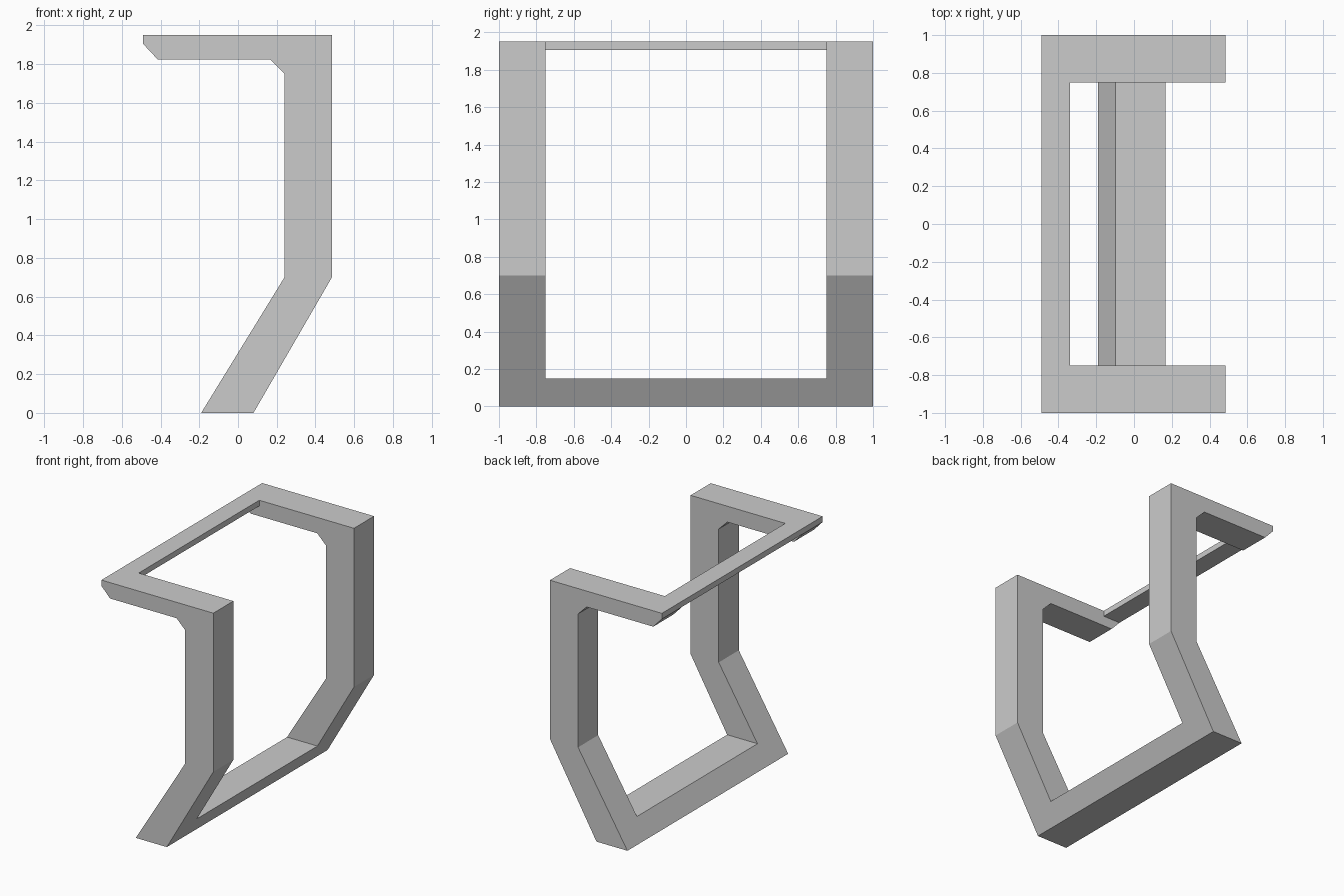
import bpy
import bmesh

default_cube = bpy.data.objects.get("Cube")
if default_cube:
    bpy.data.objects.remove(default_cube, do_unlink=True)

grey = bpy.data.materials.new("light_grey")
grey.use_nodes = True
colour = (0.6, 0.6, 0.6, 1.0)
grey.diffuse_color = colour
grey.node_tree.nodes["Principled BSDF"].inputs["Base Color"].default_value = colour


def extrude_profile(name, points, half_width):
    """Extrude an x-z outline symmetrically along y."""
    bm = bmesh.new()
    face = bm.faces.new([bm.verts.new((x, -half_width, z)) for x, z in points])
    result = bmesh.ops.extrude_face_region(bm, geom=[face])
    moved = [g for g in result["geom"] if isinstance(g, bmesh.types.BMVert)]
    bmesh.ops.translate(bm, vec=(0, 2 * half_width, 0), verts=moved)
    bmesh.ops.recalc_face_normals(bm, faces=bm.faces)
    mesh = bpy.data.meshes.new(name)
    bm.to_mesh(mesh)
    bm.free()
    mesh.materials.append(grey)
    obj = bpy.data.objects.new(name, mesh)
    bpy.context.collection.objects.link(obj)
    return obj


# Bent frame: slanted foot, upright post, overhanging arm with chamfers
frame = extrude_profile("bent_frame", [
    (-0.19, 0), (0.08, 0), (0.485, 0.70), (0.485, 1.95), (-0.49, 1.95),
    (-0.49, 1.905), (-0.415, 1.825), (0.165, 1.825), (0.24, 1.75), (0.24, 0.70),
], 1.0)

# Opening between the two sides, leaving the foot bar and thin top bar
opening = extrude_profile("opening_cutter", [
    (-1, 0.15), (1, 0.15), (1, 3), (-0.34, 3), (-0.34, 1.905), (-1, 1.905),
], 0.75)
opening.hide_render = True

cut = frame.modifiers.new("opening", "BOOLEAN")
cut.operation = "DIFFERENCE"
cut.solver = "EXACT"
cut.object = opening
bpy.context.view_layer.objects.active = frame
frame.select_set(True)
bpy.ops.object.modifier_apply(modifier=cut.name)
bpy.data.objects.remove(opening, do_unlink=True)
